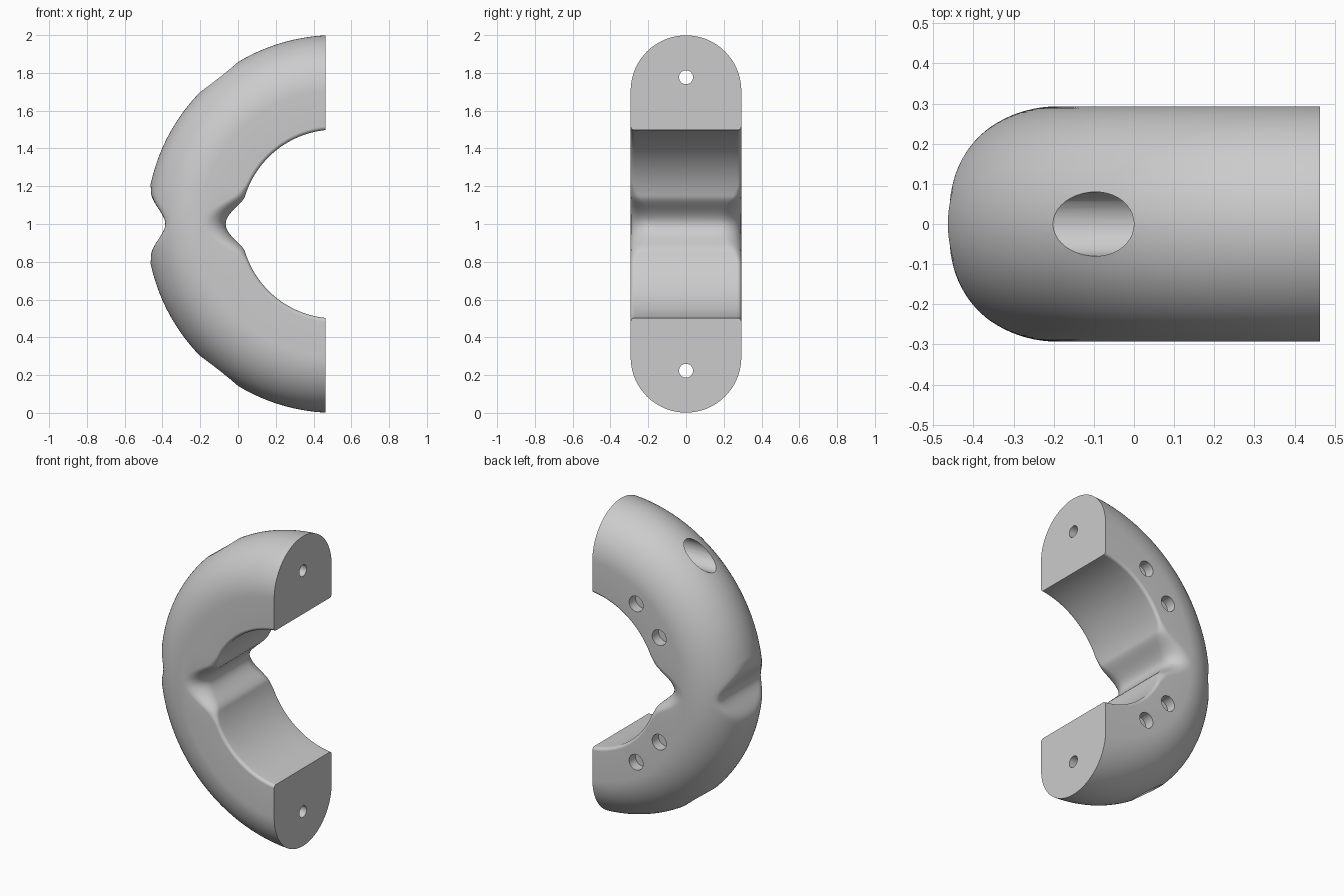
import bpy
import bmesh
import math
from mathutils import Matrix, Vector

cube = bpy.data.objects.get("Cube")
if cube:
    bpy.data.objects.remove(cube, do_unlink=True)

CX, CZ = 0.515, 1.0          # centre of the ring
HALF_W = 0.293               # half width of the section
R_IN, R_OUT = 0.5, 1.0
END_X = 0.463                # plane of the two flat ends

grey = bpy.data.materials.new("plain grey")
grey.use_nodes = True
grey.diffuse_color = (0.6, 0.6, 0.6, 1)
grey.node_tree.nodes["Principled BSDF"].inputs["Base Color"].default_value = (0.6, 0.6, 0.6, 1)


def smoothstep(t):
    t = max(0.0, min(1.0, t))
    return t * t * (3 - 2 * t)


def soft_min(a, b, k=0.025):
    h = max(k - abs(a - b), 0) / k
    return min(a, b) - h * h * k / 4


def section(angle):
    """D-shaped section as (radius, y), pinched near the middle of the arc."""
    d = abs(angle)
    inner = R_IN + 0.08 * (1 - smoothstep(d / 0.3))
    fillet = 0.02 + 0.1 * (1 - smoothstep(d / 0.45))
    limit = 0.9 + 0.1 * smoothstep(d / 0.2)
    mid = R_OUT - HALF_W
    half = [(inner, (HALF_W - fillet) * i / 4) for i in range(4)]
    for i in range(11):
        a = math.pi / 2 * i / 10
        half.append((inner + fillet - fillet * math.cos(a),
                     HALF_W - fillet + fillet * math.sin(a)))
    for i in range(25):
        a = math.pi / 2 * i / 24
        r = mid + HALF_W * math.sin(a)
        if d < 0.2:
            r = soft_min(r, limit)
        half.append((r, HALF_W * math.cos(a)))
    half[-1] = (half[-1][0], 0.0)
    return half + [(r, -y) for r, y in half[-2:0:-1]]


# Half ring body: sweep the section, then trim both ends flat
bm = bmesh.new()
rings = []
STEPS, SPAN = 180, math.radians(97)
for s in range(STEPS + 1):
    a = SPAN * (2 * s / STEPS - 1)
    rings.append([bm.verts.new((CX - r * math.cos(a), y, CZ + r * math.sin(a)))
                  for r, y in section(a)])
for p, q in zip(rings, rings[1:]):
    n = len(p)
    for i in range(n):
        j = (i + 1) % n
        bm.faces.new((p[i], p[j], q[j], q[i]))
bmesh.ops.bisect_plane(bm, geom=bm.verts[:] + bm.edges[:] + bm.faces[:], dist=1e-5,
                       plane_co=(END_X, 0, 0), plane_no=(1, 0, 0), clear_outer=True)
bmesh.ops.holes_fill(bm, edges=[e for e in bm.edges if e.is_boundary], sides=0)
bmesh.ops.recalc_face_normals(bm, faces=bm.faces)
mesh = bpy.data.meshes.new("half_ring_body")
bm.to_mesh(mesh)
bm.free()
body = bpy.data.objects.new("half_ring_body", mesh)
bpy.context.collection.objects.link(body)
mesh.materials.append(grey)
bpy.context.view_layer.objects.active = body
body.select_set(True)


def drill(start, end, radius):
    """Cut a round hole from start to end."""
    start, end = Vector(start), Vector(end)
    axis = end - start
    b = bmesh.new()
    turn = axis.to_track_quat('Z', 'Y').to_matrix().to_4x4()
    bmesh.ops.create_cone(b, cap_ends=True, segments=40, radius1=radius, radius2=radius,
                          depth=axis.length,
                          matrix=Matrix.Translation((start + end) / 2) @ turn)
    m = bpy.data.meshes.new("hole_cutter")
    b.to_mesh(m)
    b.free()
    m.materials.append(grey)
    cutter = bpy.data.objects.new("hole_cutter", m)
    cutter.hide_render = True
    bpy.context.collection.objects.link(cutter)
    mod = body.modifiers.new("hole", 'BOOLEAN')
    mod.operation = 'DIFFERENCE'
    mod.solver = 'EXACT'
    mod.object = cutter
    bpy.ops.object.modifier_apply(modifier=mod.name)
    bpy.data.objects.remove(cutter, do_unlink=True)


for side in (1, -1):
    # Bolt hole through each end, with a wide counterbore from outside
    z = CZ + side * 0.777
    drill((-0.5, 0, z), (0.15, 0, z), 0.08)
    drill((0.1, 0, z), (0.6, 0, z), 0.037)
    # Two shallow round sockets on the back face
    for deg in (32.5, 54.5):
        a = math.radians(deg)
        x, z = CX - 0.627 * math.cos(a), CZ + side * 0.627 * math.sin(a)
        drill((x, 0.5, z), (x, HALF_W - 0.065, z), 0.05)

bpy.ops.object.shade_smooth_by_angle(angle=math.radians(35))
